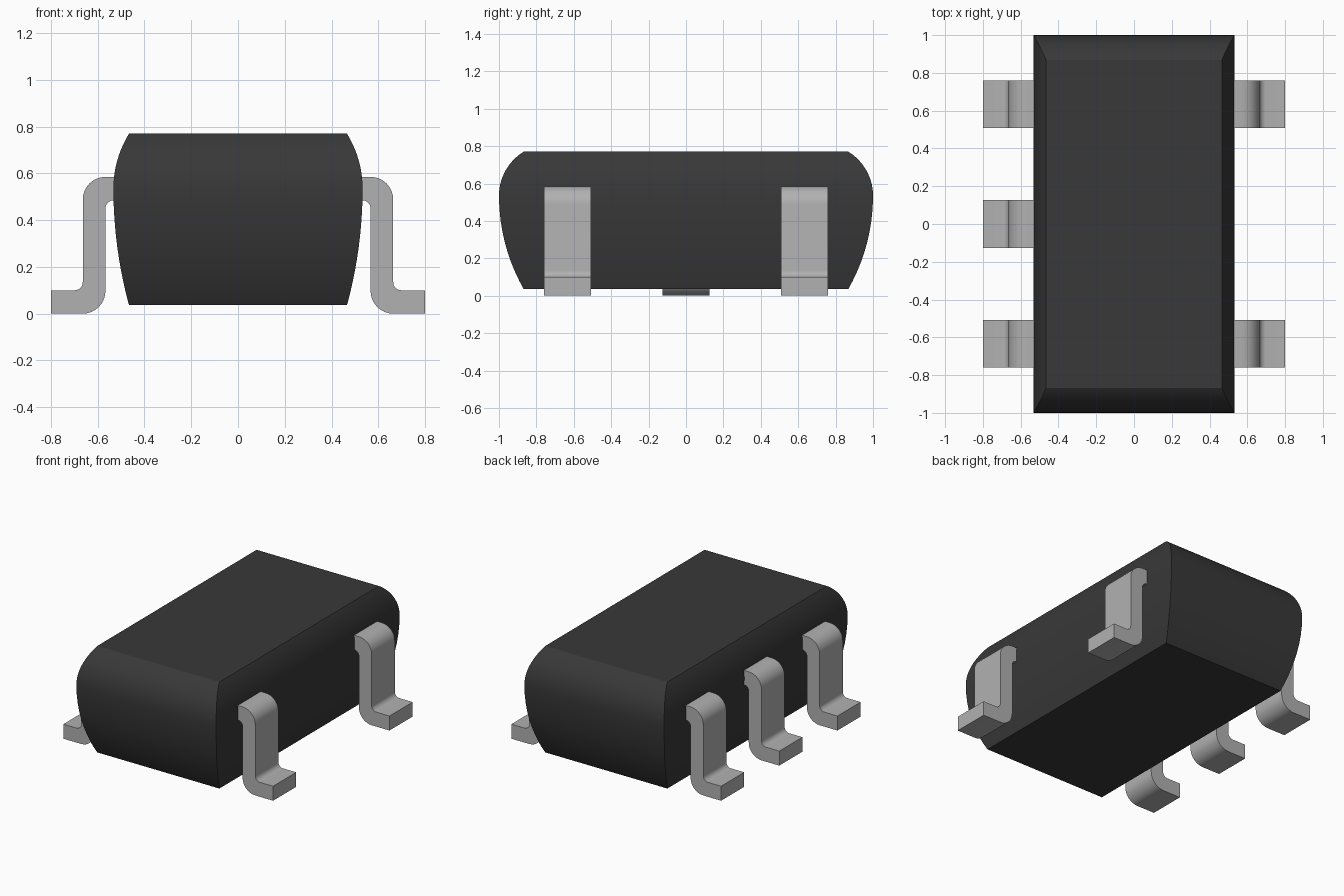
import bpy, bmesh, math

cube = bpy.data.objects.get("Cube")
if cube:
    bpy.data.objects.remove(cube, do_unlink=True)


def material(name, value):
    m = bpy.data.materials.new(name)
    m.use_nodes = True
    color = (value, value, value, 1)
    m.diffuse_color = color
    m.node_tree.nodes["Principled BSDF"].inputs["Base Color"].default_value = color
    return m


black = material("black plastic", 0.04)
metal = material("grey metal", 0.44)


def finish(bm, name, mat):
    bmesh.ops.recalc_face_normals(bm, faces=bm.faces)
    mesh = bpy.data.meshes.new(name)
    bm.to_mesh(mesh)
    bm.free()
    mesh.materials.append(mat)
    obj = bpy.data.objects.new(name, mesh)
    bpy.context.collection.objects.link(obj)
    bpy.ops.object.select_all(action="DESELECT")
    obj.select_set(True)
    bpy.context.view_layer.objects.active = obj
    bpy.ops.object.shade_smooth_by_angle(angle=math.radians(22))
    return obj


# Body: rectangular rings whose sides bulge along circular arcs
BOTTOM, WAIST, TOP = 0.036, 0.535, 0.77
HALF_X, HALF_Y, INSET_X, INSET_Y = 0.533, 1.0, 0.067, 0.132
STEPS = 12


def bulge(dz, height, inset):
    r = (height * height + inset * inset) / (2 * inset)
    return r - math.sqrt(r * r - dz * dz)


bm = bmesh.new()
rings = []
for i in range(-STEPS, STEPS + 1):
    height = TOP - WAIST if i > 0 else WAIST - BOTTOM
    dz = height * math.sin(math.pi / 2 * i / STEPS)
    x = HALF_X - bulge(dz, height, INSET_X)
    y = HALF_Y - bulge(dz, height, INSET_Y)
    rings.append([bm.verts.new((sx * x, sy * y, WAIST + dz))
                  for sx, sy in ((-1, -1), (1, -1), (1, 1), (-1, 1))])
for low, high in zip(rings, rings[1:]):
    for k in range(4):
        n = (k + 1) % 4
        bm.faces.new((low[k], low[n], high[n], high[k]))
bm.faces.new(rings[0])
bm.faces.new(rings[-1])
finish(bm, "package_body", black)


# Leads: bent strip outline extruded along y
def arc(cx, cz, r, start, end, steps=8):
    angles = [math.radians(start + (end - start) * i / steps) for i in range(steps + 1)]
    return [(cx + r * math.cos(a), cz + r * math.sin(a)) for a in angles]


IN_X, OUT_X, THICK, LEAD_TOP = 0.567, 0.664, 0.1, 0.585
R, r = 0.097, 0.035
outline = [(0.48, LEAD_TOP)]
outline += arc(OUT_X - R, LEAD_TOP - R, R, 90, 0)
outline += arc(OUT_X + r, THICK + r, r, 180, 270)
outline += [(0.8, THICK), (0.8, 0)]
outline += arc(IN_X + R, R, R, 270, 180)
outline += arc(IN_X - r, LEAD_TOP - THICK - r, r, 0, 90)
outline += [(0.48, LEAD_TOP - THICK)]


def lead(name, side, y, half_width=0.126):
    bm = bmesh.new()
    face = bm.faces.new([bm.verts.new((side * x, y - half_width, z)) for x, z in outline])
    ext = bmesh.ops.extrude_face_region(bm, geom=[face])
    verts = [g for g in ext["geom"] if isinstance(g, bmesh.types.BMVert)]
    bmesh.ops.translate(bm, verts=verts, vec=(0, 2 * half_width, 0))
    finish(bm, name, metal)


for place, y in (("front", -0.634), ("middle", 0), ("back", 0.634)):
    lead("right_" + place + "_lead", -1, y)
    if y:
        lead("left_" + place + "_lead", 1, y)
